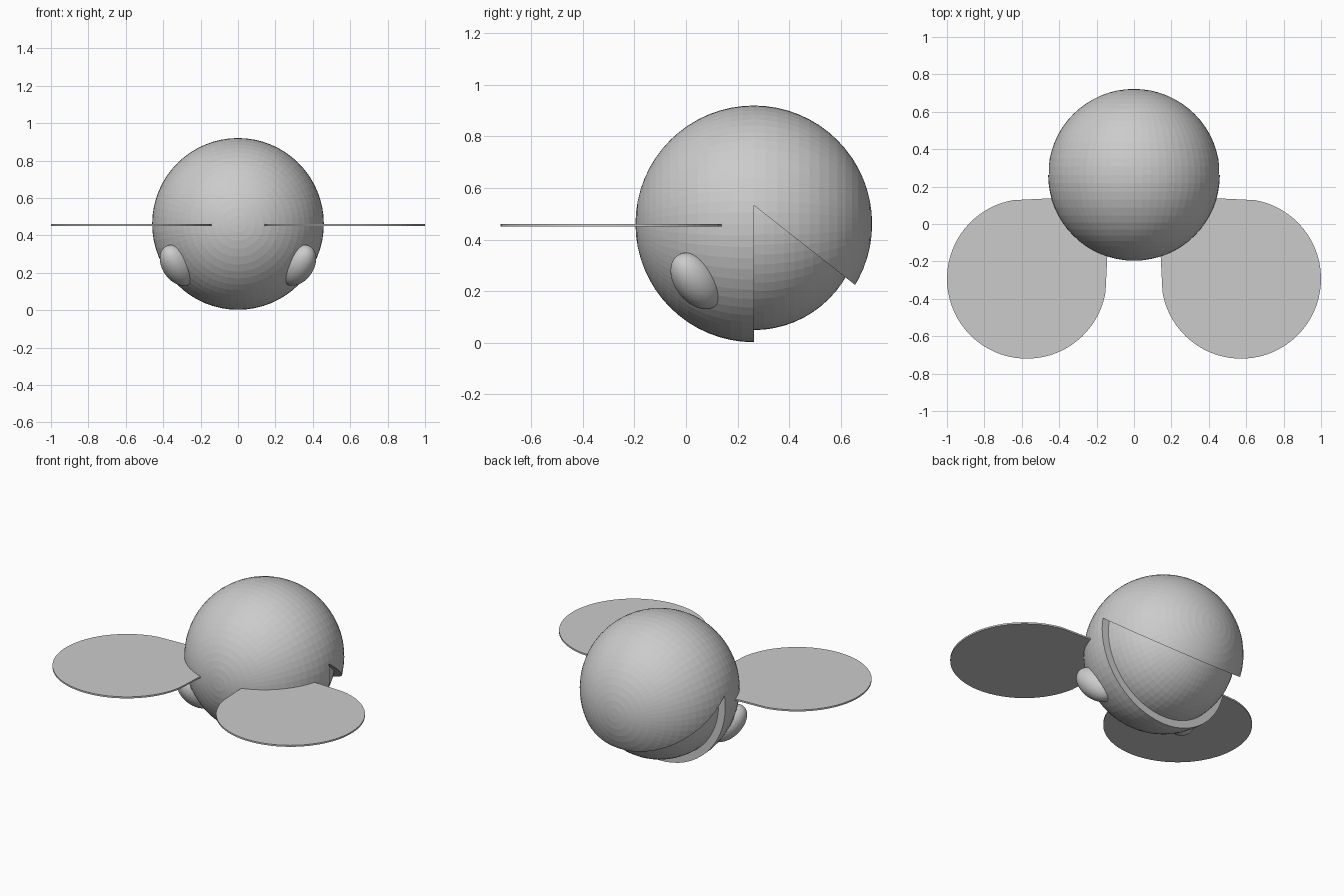
import bpy, bmesh
from math import sin, cos, pi, radians
from mathutils import Matrix, Vector

if "Cube" in bpy.data.objects:
    bpy.data.objects.remove(bpy.data.objects["Cube"])

CENTRE = Vector((0, 0.263, 0.461))


def prism(name, outline, depth):
    """Solid made by pushing a flat 3D outline along a vector."""
    bm = bmesh.new()
    face = bm.faces.new([bm.verts.new(p) for p in outline])
    new = bmesh.ops.extrude_face_region(bm, geom=[face])["geom"]
    bmesh.ops.translate(bm, vec=depth,
                        verts=[v for v in new if isinstance(v, bmesh.types.BMVert)])
    bmesh.ops.recalc_face_normals(bm, faces=bm.faces)
    mesh = bpy.data.meshes.new(name)
    bm.to_mesh(mesh)
    bm.free()
    obj = bpy.data.objects.new(name, mesh)
    bpy.context.collection.objects.link(obj)
    return obj


def ball(name, radius, location):
    """Sphere with its poles on the y axis."""
    bpy.ops.mesh.primitive_uv_sphere_add(segments=64, ring_count=32, radius=radius,
                                         location=location, rotation=(pi / 2, 0, 0))
    obj = bpy.context.object
    obj.name = name
    return obj


# Outer body shell and the smaller ball showing through its opening
body = ball("body", 0.459, CENTRE)
ball("inner_ball", 0.412, CENTRE)

# Wedge that cuts the opening at the lower back
wedge = prism("opening_cutter",
              [(-0.6, 0.263, 0.533), (-0.6, 0.263, -0.4), (-0.6, 1.053, -0.4), (-0.6, 1.053, -0.088)],
              (1.2, 0, 0))
wedge.hide_render = True
wedge.hide_viewport = True
cut = body.modifiers.new("opening", "BOOLEAN")
cut.operation = "DIFFERENCE"
cut.object = wedge
cut.solver = "EXACT"

for side, label in ((-1, "left"), (1, "right")):
    # Flat wing: round outside, squared corner tucked into the body
    arc = [radians(190 + 250 * i / 48) for i in range(49)]
    outline = [(0.573 + 0.427 * cos(a), -0.293 + 0.427 * sin(a)) for a in arc]
    outline += [(0.45, 0.137), (0.2, 0.137), (0.143, 0.08), (0.143, -0.18)]
    prism(label + "_wing", [(side * x, y, 0.451) for x, y in outline], (0, 0, 0.01))

    # Egg-shaped eye, long axis leaning up, outward and forward
    eye = ball(label + "_eye", 1, (0, 0, 0))
    axis = Vector((side * 0.47, -0.54, 0.69)).normalized()
    turn = axis.to_track_quat("Z", "Y").to_matrix().to_4x4()
    eye.matrix_world = (Matrix.Translation((side * 0.322, 0.04, 0.24)) @ turn
                        @ Matrix.Diagonal((0.083, 0.083, 0.132, 1)))
